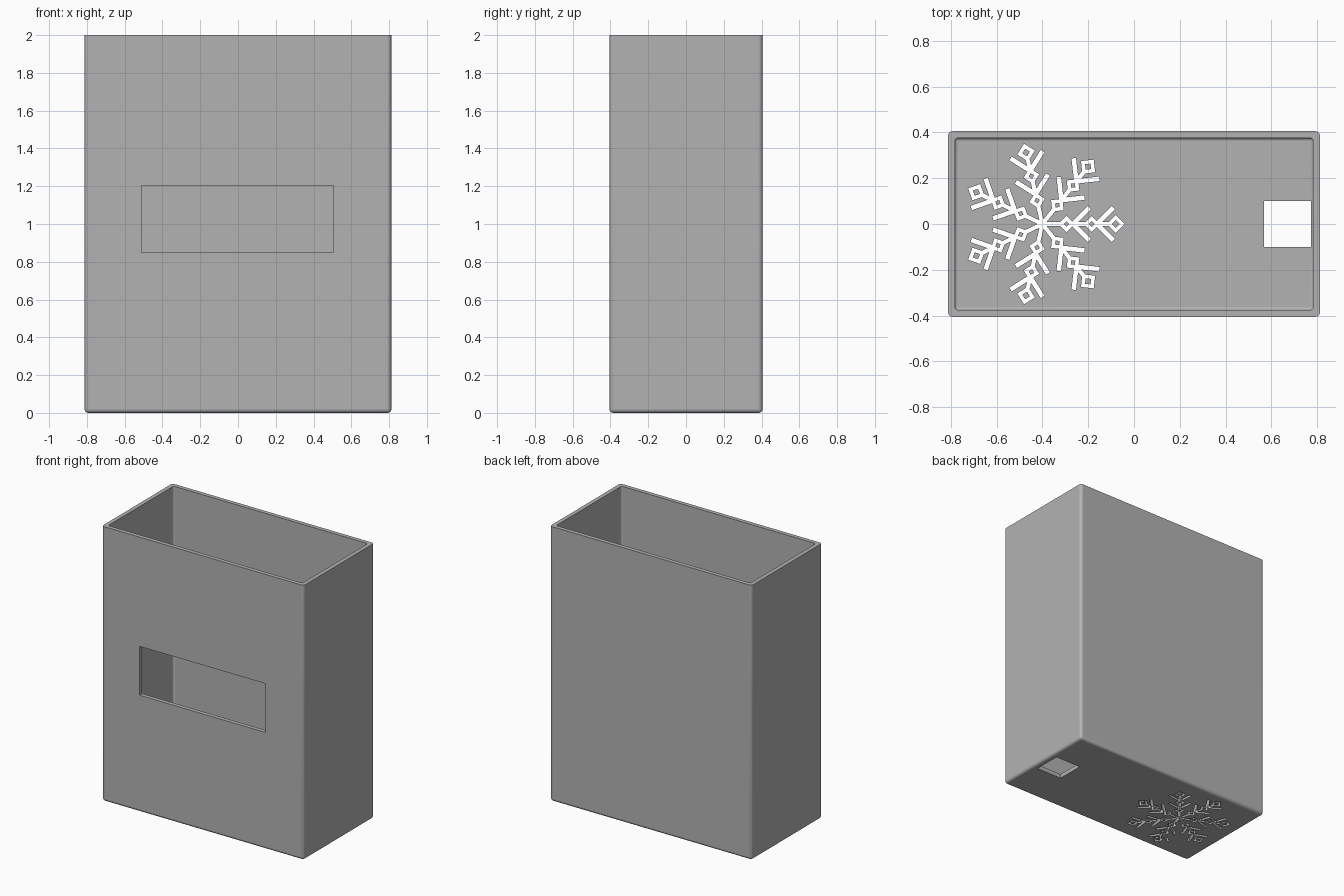
import bpy, bmesh, math
from mathutils import Matrix, Vector

cube = bpy.data.objects.get("Cube")
if cube:
    bpy.data.objects.remove(cube, do_unlink=True)

WIDTH, DEPTH, HEIGHT, WALL = 1.624, 0.81, 2.0, 0.03

grey = bpy.data.materials.new("grey_plastic")
grey.use_nodes = True
GREY = (0.45, 0.45, 0.45, 1)
grey.diffuse_color = GREY
grey.node_tree.nodes["Principled BSDF"].inputs["Base Color"].default_value = GREY


def add_box(bm, lo, hi, matrix=Matrix()):
    """Add a box between two corners, then transform it."""
    lo, hi = Vector(lo), Vector(hi)
    fit = Matrix.Translation((lo + hi) / 2) @ Matrix.Diagonal((hi - lo).to_4d())
    bmesh.ops.create_cube(bm, size=1, matrix=matrix @ fit)


def make_object(name, bm):
    mesh = bpy.data.meshes.new(name)
    bm.to_mesh(mesh)
    bm.free()
    obj = bpy.data.objects.new(name, mesh)
    obj.data.materials.append(grey)
    bpy.context.collection.objects.link(obj)
    return obj


def rounded_box(name, lo, hi, radius):
    """Box with rounded upright and bottom edges and a sharp top."""
    bm = bmesh.new()
    add_box(bm, lo, hi)
    edges = [e for e in bm.edges if min(v.co.z for v in e.verts) < lo[2] + 0.001]
    bmesh.ops.bevel(bm, geom=edges, offset=radius, segments=4, profile=0.5,
                    affect='EDGES')
    return make_object(name, bm)


def cut(target, cutter):
    """Subtract the cutter from the target and discard it."""
    cutter.hide_render = True
    mod = target.modifiers.new("cut", 'BOOLEAN')
    mod.operation = 'DIFFERENCE'
    mod.solver = 'EXACT'
    mod.use_self = True
    mod.object = cutter
    bpy.context.view_layer.objects.active = target
    bpy.ops.object.modifier_apply(modifier=mod.name)
    bpy.data.objects.remove(cutter, do_unlink=True)


# Open-topped bin with a hollow inside
x, y = WIDTH / 2, DEPTH / 2
body = rounded_box("bin_body", (-x, -y, 0), (x, y, HEIGHT), 0.02)
cut(body, rounded_box("cavity", (WALL - x, WALL - y, WALL),
                      (x - WALL, y - WALL, HEIGHT + 0.2), 0.012))

# Front window and square floor hole
bm = bmesh.new()
add_box(bm, (-0.51, -y - 0.1, 0.85), (0.505, -y + 0.1, 1.205))
add_box(bm, (0.568, -0.1, -0.1), (0.772, 0.1, 0.1))
cut(body, make_object("openings", bm))

# Seven-armed snowflake cut through the floor
BAR = 0.011
bm = bmesh.new()
centre = Matrix.Translation((-0.4, 0, 0))
count = 0


def add_bar(arm, start, end, half=BAR):
    """Cut a straight slot; heights differ a little to keep faces apart."""
    global count
    count += 1
    start, end = Vector(start), Vector(end)
    d = end - start
    turn = Matrix.Translation(start.to_3d()) @ Matrix.Rotation(math.atan2(d.y, d.x), 4, 'Z')
    z = 0.1 + count * 0.0005
    add_box(bm, (0, -half, -z), (d.length, half, z), arm @ turn)


for i in range(7):
    arm = centre @ Matrix.Rotation(math.tau * i / 7, 4, 'Z')
    for start, end in ((0, 0.082), (0.128, 0.192), (0.238, 0.297)):
        add_bar(arm, (start, 0), (end, 0), 0.009)
    # Side twigs
    for root in (0.133, 0.238):
        for side in (1, -1):
            add_bar(arm, (root, 0), (root + 0.072, side * 0.072), 0.01)
    # Diamond rings with solid middles
    for r in (0.105, 0.215, 0.32):
        for k in range(4):
            ring = arm @ Matrix.Translation((r, 0, 0)) @ Matrix.Rotation(
                math.pi / 4 + k * math.pi / 2, 4, 'Z')
            half = 0.028 if r > 0.3 else 0.025
            add_bar(ring, (half - 0.008, -half), (half - 0.008, half), 0.008)
cut(body, make_object("snowflake", bm))

# Flat panels, smooth fillets
bpy.ops.object.select_all(action='DESELECT')
body.select_set(True)
bpy.context.view_layer.objects.active = body
bpy.ops.object.shade_smooth_by_angle(angle=math.radians(35))
for face in body.data.polygons:
    if max(abs(c) for c in face.normal) > 0.999:
        face.use_smooth = False
    face.material_index = 0
